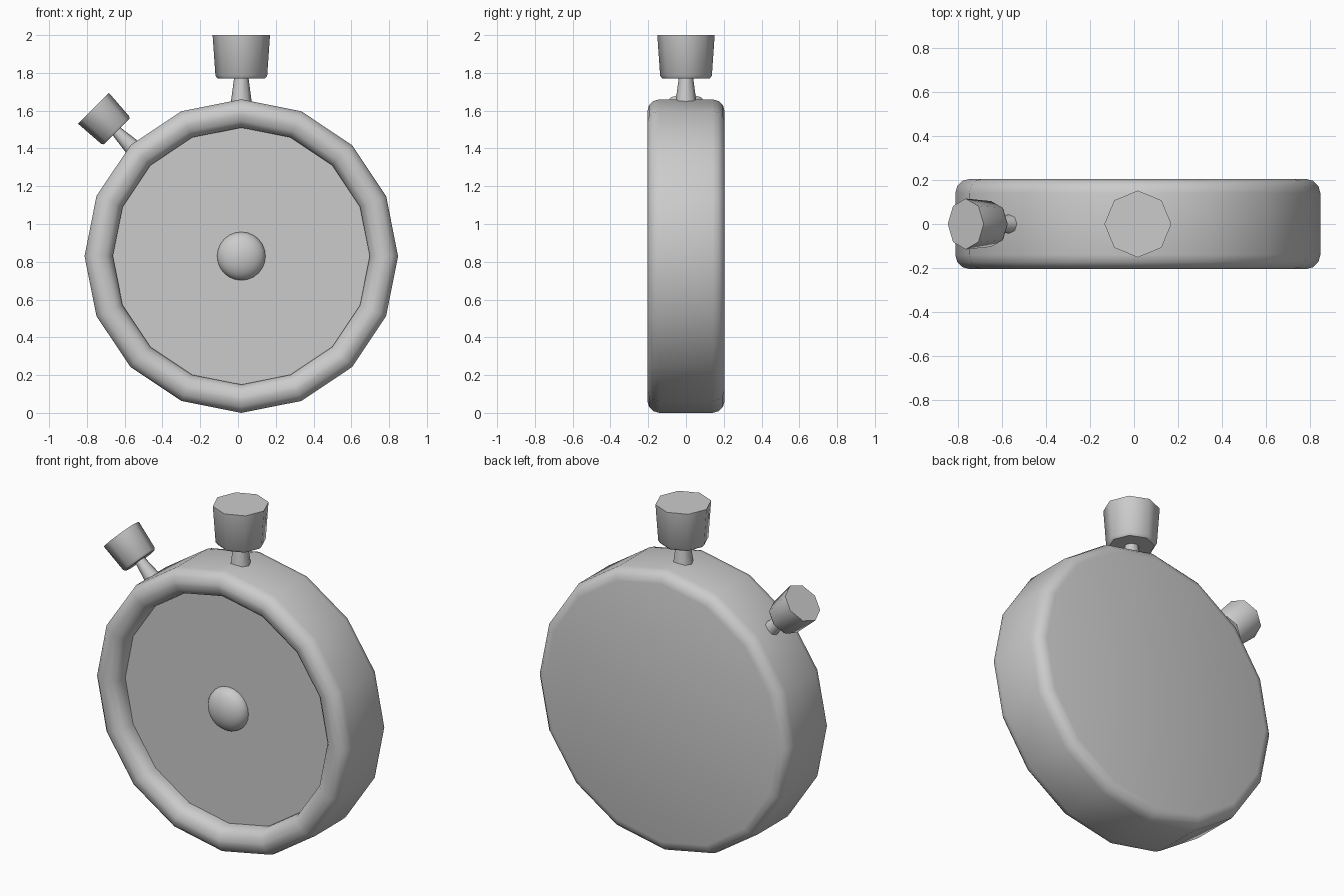
import bpy, bmesh, math
from mathutils import Matrix, Vector

if "Cube" in bpy.data.objects:
    bpy.data.objects.remove(bpy.data.objects["Cube"])

CENTER = Vector((0.0175, 0, 0.83))
FACE_FRONT = Matrix.Rotation(math.radians(90), 4, 'X')  # local +z -> -y


def lathe(name, profile, sides, matrix, angle):
    """Revolve (radius, height) points about local z; radius 0 makes a capped end."""
    bm = bmesh.new()
    rings = []
    for r, h in profile:
        ring = [bm.verts.new((r * math.cos(2 * math.pi * i / sides),
                              r * math.sin(2 * math.pi * i / sides), h))
                for i in range(sides)]
        if rings:
            for i in range(sides):
                j = (i + 1) % sides
                bm.faces.new((rings[-1][i], rings[-1][j], ring[j], ring[i]))
        rings.append(ring)
    return finish(name, bm, rings, matrix, angle)


def finish(name, bm, rings, matrix, angle, ):
    bm.faces.new(list(reversed(rings[0])))
    bm.faces.new(rings[-1])
    bmesh.ops.recalc_face_normals(bm, faces=bm.faces)
    mesh = bpy.data.meshes.new(name)
    bm.to_mesh(mesh)
    bm.free()
    obj = bpy.data.objects.new(name, mesh)
    bpy.context.collection.objects.link(obj)
    obj.matrix_world = matrix
    bpy.ops.object.select_all(action='DESELECT')
    obj.select_set(True)
    bpy.context.view_layer.objects.active = obj
    bpy.ops.object.shade_smooth_by_angle(angle=math.radians(angle))
    return obj


def arc(cr, ch, rad, a0, a1, steps):
    return [(cr + rad * math.cos(math.radians(a0 + (a1 - a0) * i / steps)),
             ch + rad * math.sin(math.radians(a0 + (a1 - a0) * i / steps)))
            for i in range(steps + 1)]


# Case: flat back, rounded corners, rounded rim, recessed dial as the last cap
body = Matrix.Translation(CENTER) @ FACE_FRONT
profile = (arc(0.765, -0.14, 0.065, -90, 0, 3)
           + arc(0.765, 0.14, 0.065, 0, 90, 3)
           + arc(0.75, 0.135, 0.07, 90, 180, 3)
           + [(0.68, 0.11)])
lathe("case", profile, 16, body, 50)

# Domed hub in the middle of the dial
bpy.ops.mesh.primitive_uv_sphere_add(segments=24, ring_count=12, radius=1)
hub = bpy.context.object
hub.name = "dial_hub"
hub.matrix_world = (body @ Matrix.Translation((0, 0, 0.11))
                    @ Matrix.Diagonal((0.128, 0.128, 0.076, 1)))
bpy.ops.object.shade_smooth()

# Push buttons: stem and cap, heights measured from the outer end of the cap
STEM = [(0.06, -0.39), (0.036, -0.21)]
CAP = [(0.125, -0.23), (0.137, -0.215), (0.152, 0)]
for label, reach, tilt, scale in (("crown", 1.17, 0, 1.0),
                                  ("side_button", 1.107, -45, 0.76)):
    m = (Matrix.Translation(CENTER) @ Matrix.Rotation(math.radians(tilt), 4, 'Y')
         @ Matrix.Translation((0, 0, reach)) @ Matrix.Scale(scale, 4))
    lathe(label + "_stem", STEM, 8, m, 50)
    lathe(label + "_cap", CAP, 8, m, 50)
